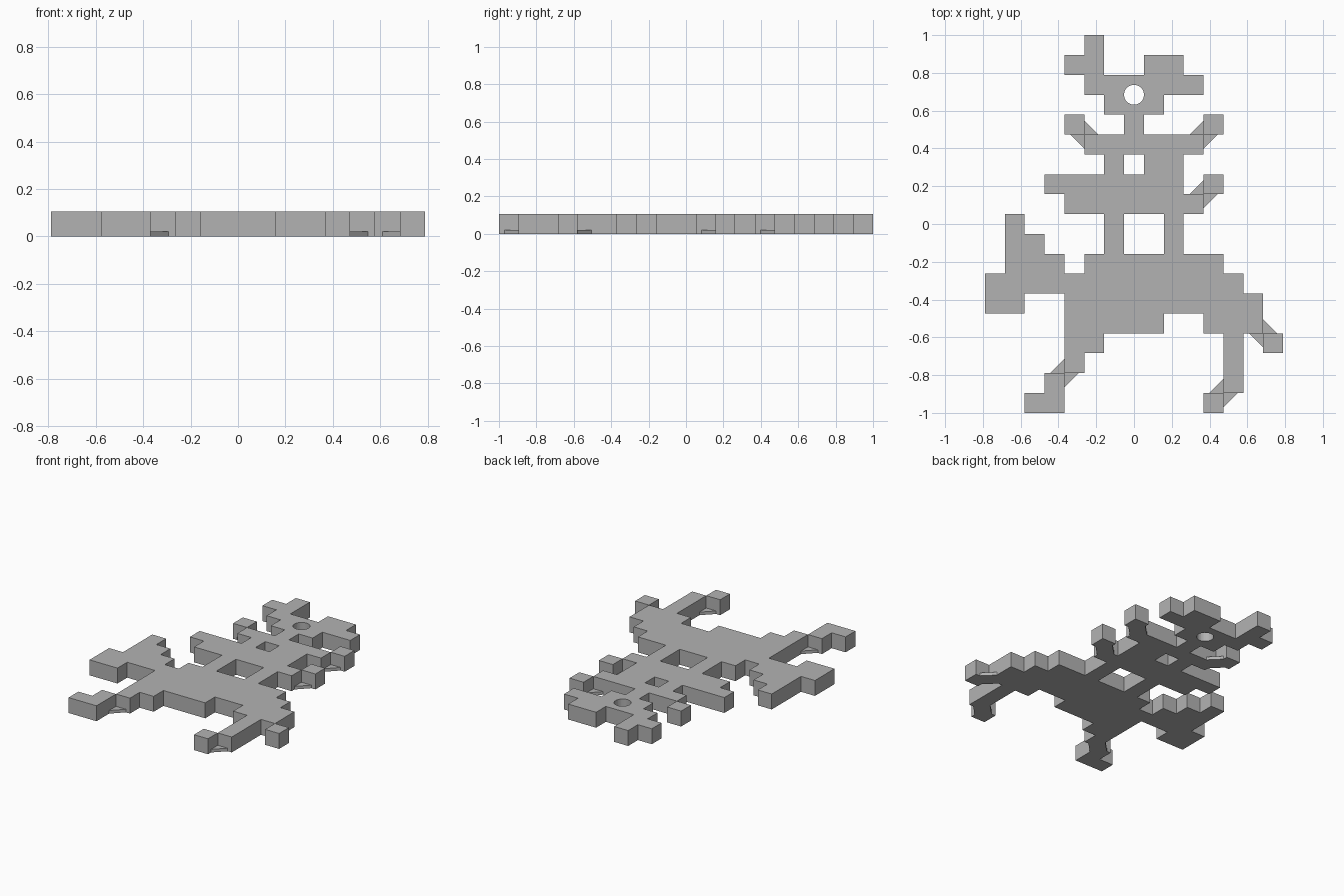
import bpy, bmesh, math

if "Cube" in bpy.data.objects:
    bpy.data.objects.remove(bpy.data.objects["Cube"])

U = 2 / 19          # size of one square cell, also the plate thickness

# Cell maps, back row first
HEAD = [
    ".....#.........",
    "....##..##.....",
    ".....######....",
    "......###......",
]
BODY = [
    "....#..#...#...",
    ".....######....",
    "......#.##.....",
    "...#######.#...",
    "....#######....",
    ".#....#..#.....",
    ".##...#..#.....",
    ".###.#######...",
    "#############..",
    "##..##########.",
    "....#####..###.",
    "....##......#.#",
    "....#.......#..",
    "...#........#..",
    "..##.......#...",
]

grey = bpy.data.materials.new("plain grey")
grey.use_nodes = True
grey.diffuse_color = (0.45, 0.45, 0.45, 1)
grey.node_tree.nodes["Principled BSDF"].inputs["Base Color"].default_value = (0.45, 0.45, 0.45, 1)


def corner(col, row):
    """Position of a grid corner, counted from the left and the back."""
    return ((col - 7.5) * U, (9.5 - row) * U)


def plate(name, rows, first_row):
    """Extrude the marked cells into one flat plate."""
    bm = bmesh.new()
    verts = {}

    def vert(c, r):
        if (c, r) not in verts:
            verts[c, r] = bm.verts.new((*corner(c, r), 0))
        return verts[c, r]

    for r, line in enumerate(rows, first_row):
        for c, mark in enumerate(line):
            if mark == "#":
                bm.faces.new([vert(c, r + 1), vert(c + 1, r + 1), vert(c + 1, r), vert(c, r)])
    out = bmesh.ops.extrude_face_region(bm, geom=bm.faces[:])
    top = [g for g in out["geom"] if isinstance(g, bmesh.types.BMVert)]
    bmesh.ops.translate(bm, verts=top, vec=(0, 0, U))
    bmesh.ops.recalc_face_normals(bm, faces=bm.faces[:])
    mesh = bpy.data.meshes.new(name)
    bm.to_mesh(mesh)
    bm.free()
    mesh.materials.append(grey)
    obj = bpy.data.objects.new(name, mesh)
    bpy.context.collection.objects.link(obj)
    return obj


head = plate("head", HEAD, 0)
body = plate("body", BODY, len(HEAD))

# Round hanging hole through the head
bpy.ops.mesh.primitive_cylinder_add(vertices=32, radius=U / 2, depth=U * 3,
                                    location=(*corner(7.5, 3), U / 2))
cutter = bpy.context.object
cutter.name = "hole_cutter"
cutter.data.materials.append(grey)
cut = head.modifiers.new("hole", "BOOLEAN")
cut.operation = "DIFFERENCE"
cut.solver = "EXACT"
cut.object = cutter
bpy.context.view_layer.objects.active = head
bpy.ops.object.modifier_apply(modifier=cut.name)
bpy.data.objects.remove(cutter)

# Thin diamond bridges joining cells that only touch at a corner
BRIDGES = {
    "right_hand_bridge": (5, 5),
    "left_hand_bridge": (11, 5),
    "left_side_bridge": (11, 8),
    "left_hip_bridge": (14, 15),
    "right_foot_bridge": (4, 17),
    "left_foot_bridge": (12, 18),
}
THICK = U * 0.2
for name, (c, r) in BRIDGES.items():
    bpy.ops.mesh.primitive_cube_add(size=1, location=(*corner(c, r), THICK / 2),
                                    rotation=(0, 0, math.pi / 4))
    bridge = bpy.context.object
    bridge.name = name
    bridge.scale = (U, U, THICK)
    bridge.data.materials.append(grey)
